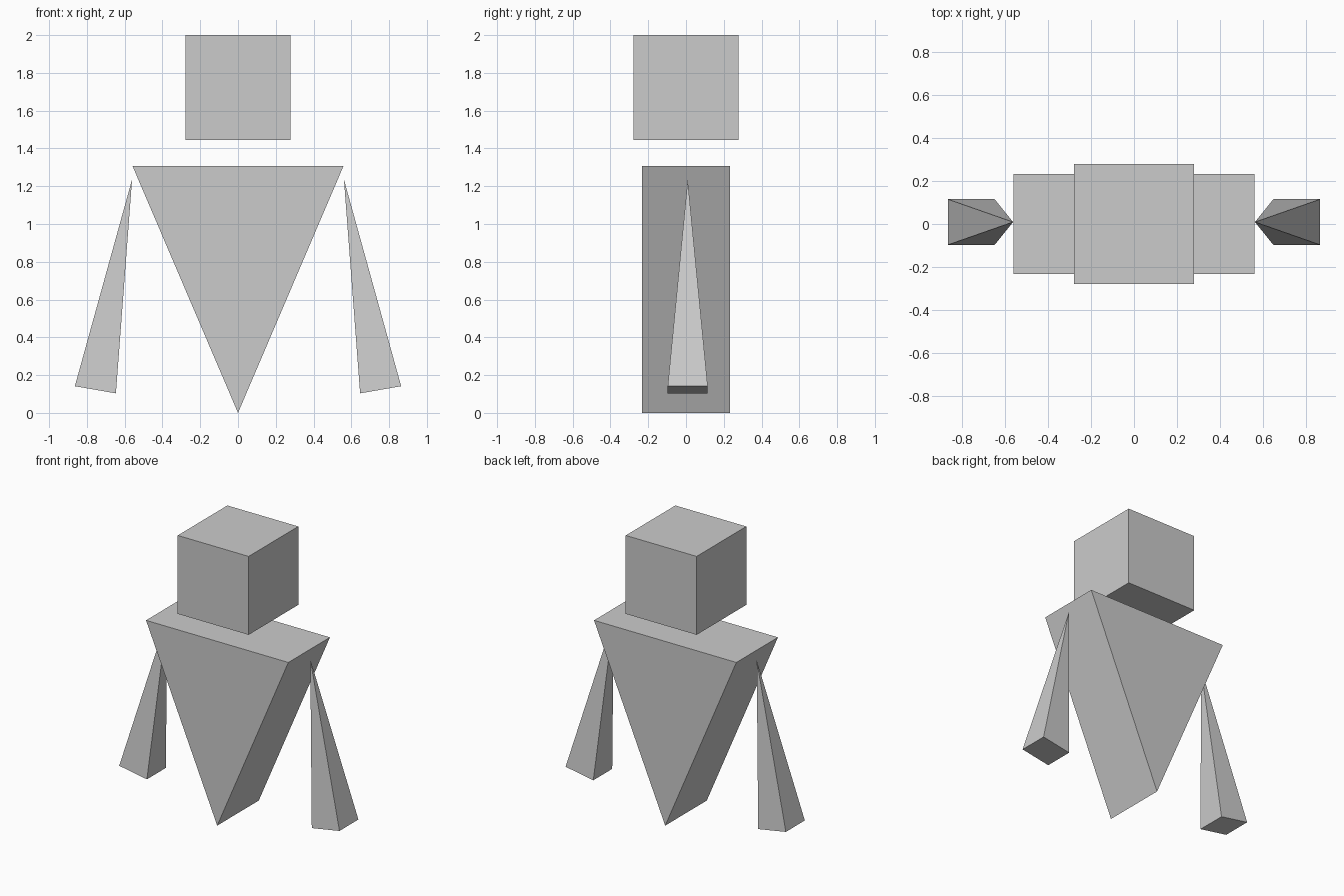
import bpy
import bmesh
from math import radians, sqrt
from mathutils import Matrix, Vector

cube = bpy.data.objects.get("Cube")
if cube:
    bpy.data.objects.remove(cube, do_unlink=True)

# One plain grey for the whole figure
grey = bpy.data.materials.new("plain grey")
grey.use_nodes = True
colour = (0.6, 0.6, 0.6, 1)
grey.diffuse_color = colour
grey.node_tree.nodes["Principled BSDF"].inputs["Base Color"].default_value = colour


def finish(bm, name):
    """Clean up the mesh and place it in the scene."""
    bmesh.ops.remove_doubles(bm, verts=bm.verts, dist=0.0001)
    bmesh.ops.recalc_face_normals(bm, faces=bm.faces)
    mesh = bpy.data.meshes.new(name)
    bm.to_mesh(mesh)
    bm.free()
    mesh.materials.append(grey)
    obj = bpy.data.objects.new(name, mesh)
    bpy.context.collection.objects.link(obj)
    return obj


# Head: a cube floating above the body
bm = bmesh.new()
bmesh.ops.create_cube(bm, size=0.556, matrix=Matrix.Translation((0, 0, 1.722)))
finish(bm, "head")

# Torso: a triangle pointing down, extruded front to back
bm = bmesh.new()
profile = [(-0.558, 1.306), (0, 0), (0.558, 1.306)]
face = bm.faces.new([bm.verts.new((x, -0.233, z)) for x, z in profile])
extruded = bmesh.ops.extrude_face_region(bm, geom=[face], use_keep_orig=True)
moved = [v for v in extruded["geom"] if isinstance(v, bmesh.types.BMVert)]
bmesh.ops.translate(bm, verts=moved, vec=(0, 0.466, 0))
finish(bm, "torso")

# Arms: slim square pyramids, leaning outward from the shoulder
for name, side in (("left_arm", 1), ("right_arm", -1)):
    bm = bmesh.new()
    centre = Vector((side * 0.658, 0.009, 0.679))
    place = (Matrix.Translation(centre)
             @ Matrix.Rotation(radians(-9.9 * side), 4, "Y")
             @ Matrix.Diagonal((1.04, 1, 1, 1))
             @ Matrix.Rotation(radians(45), 4, "Z"))
    bmesh.ops.create_cone(bm, cap_ends=True, segments=4, radius1=0.106 * sqrt(2),
                          radius2=0, depth=1.13, matrix=place)
    finish(bm, name)
